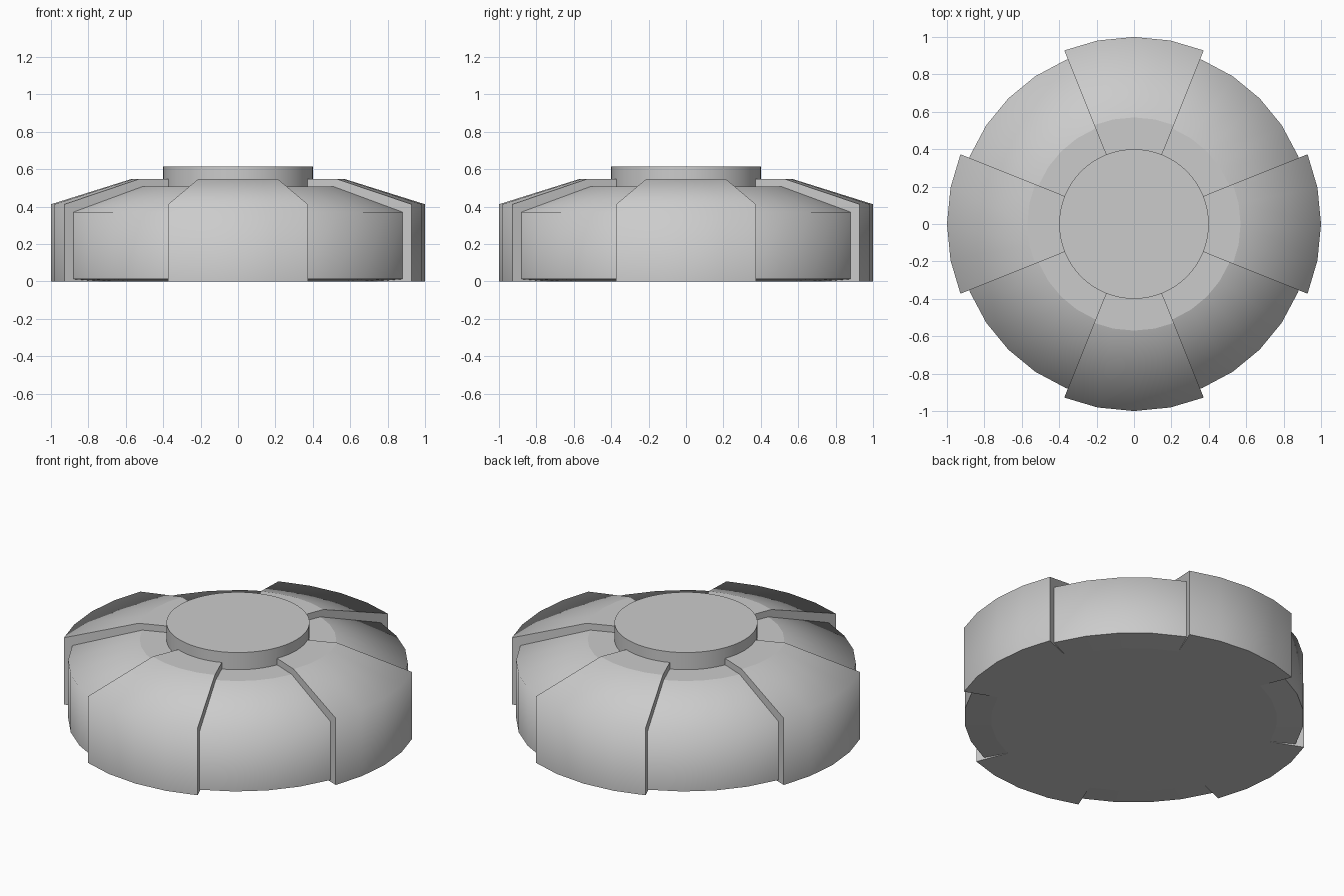
import bpy
import bmesh
from math import cos, sin, radians, pi

if "Cube" in bpy.data.objects:
    bpy.data.objects.remove(bpy.data.objects["Cube"], do_unlink=True)

grey = bpy.data.materials.new("plain grey")
grey.use_nodes = True
color = (0.6, 0.6, 0.6, 1)
grey.diffuse_color = color
grey.node_tree.nodes["Principled BSDF"].inputs["Base Color"].default_value = color


def lathe(name, profile, angles, full):
    """Sweep a closed (radius, height) outline through the angles."""
    bm = bmesh.new()
    rings = [[bm.verts.new((r * cos(a), r * sin(a), z)) for r, z in profile]
             for a in angles]
    n = len(profile)
    pairs = list(zip(rings, rings[1:]))
    if full:
        pairs.append((rings[-1], rings[0]))
    else:
        bm.faces.new(rings[0])
        bm.faces.new(rings[-1][::-1])
    for a, b in pairs:
        for i in range(n):
            j = (i + 1) % n
            if full and j == 0:
                continue
            bm.faces.new((a[i], b[i], b[j], a[j]))
    if full:
        bmesh.ops.remove_doubles(bm, verts=bm.verts, dist=0.0001)
    bmesh.ops.recalc_face_normals(bm, faces=bm.faces)
    bm.normal_update()
    # Flat caps stay flat, the rounded shoulder is smooth
    for f in bm.faces:
        f.smooth = abs(f.normal.z) < 0.97
    for e in bm.edges:
        e.smooth = e.calc_face_angle(0) < radians(80)
    mesh = bpy.data.meshes.new(name)
    bm.to_mesh(mesh)
    bm.free()
    mesh.materials.append(grey)
    obj = bpy.data.objects.new(name, mesh)
    bpy.context.collection.objects.link(obj)
    return obj


def circle(n):
    return [2 * pi * i / n for i in range(n)]


# Main domed body
lathe("body", [(0, 0), (0.8, 0), (0.95, 0.012), (0.95, 0.37),
               (0.55, 0.507), (0, 0.507)], circle(32), True)

# Round centre cap
lathe("centre_cap", [(0, 0.45), (0.4, 0.45), (0.4, 0.613), (0, 0.613)],
      circle(64), True)

# Four raised segments
segment = [(0.79, 0), (1, 0), (1, 0.412), (0.57, 0.547), (0.38, 0.547),
           (0.38, 0.4), (0.79, 0.2)]
for side, turn in (("left", 0), ("back", 90), ("right", 180), ("front", 270)):
    spread = [radians(turn + a) for a in (-21.9, -11.25, 0, 11.25, 21.9)]
    lathe("raised_segment_" + side, segment, spread, False)
